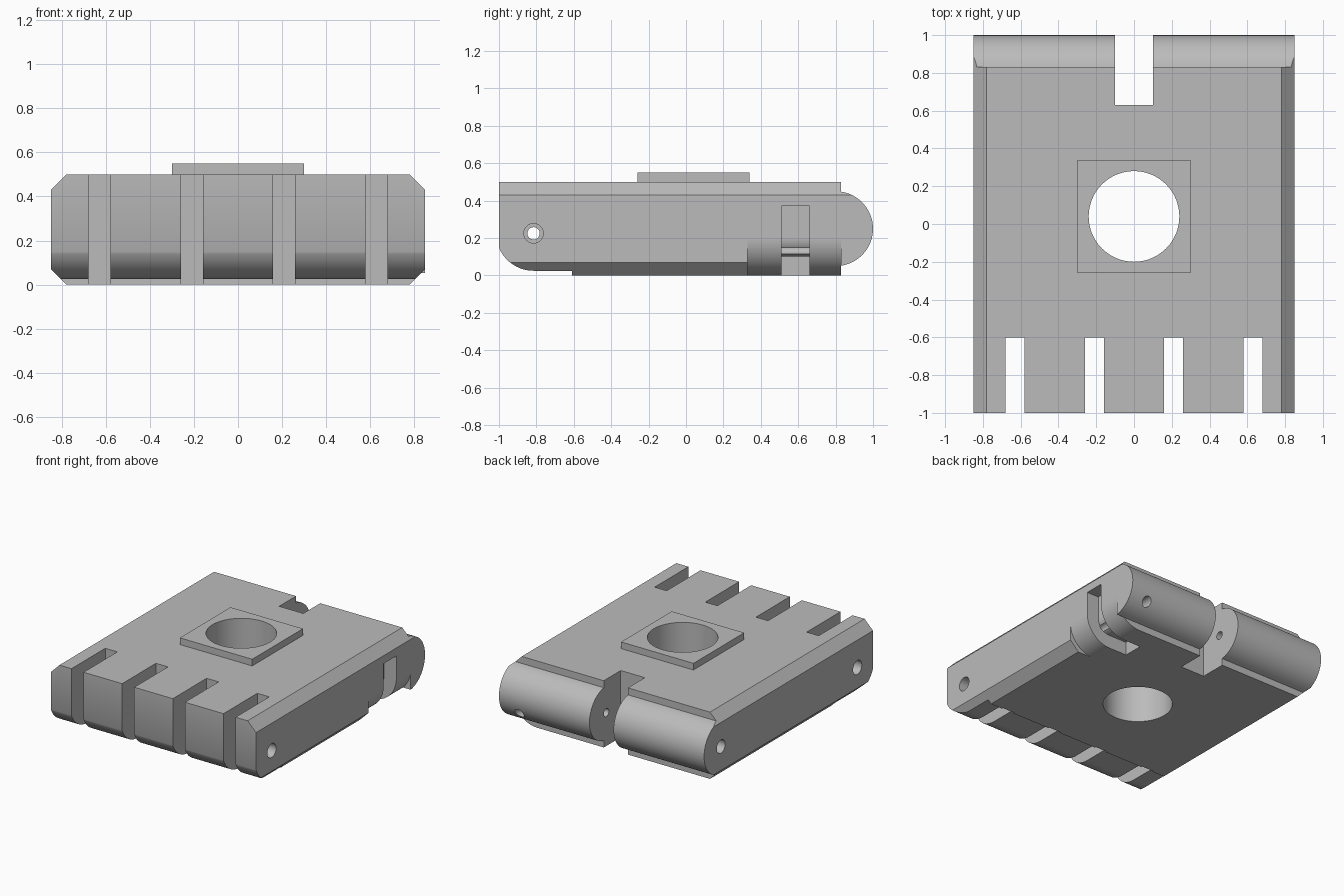
import bpy, bmesh, math

if "Cube" in bpy.data.objects:
    bpy.data.objects.remove(bpy.data.objects["Cube"])

grey = bpy.data.materials.new("plain_grey")
grey.use_nodes = True
grey.diffuse_color = (0.5, 0.5, 0.5, 1)
grey.node_tree.nodes["Principled BSDF"].inputs["Base Color"].default_value = (0.5, 0.5, 0.5, 1)


def arc(cu, cv, r, start, end, n=24):
    """Points of an arc, angles in degrees."""
    angles = [math.radians(start + (end - start) * i / n) for i in range(n + 1)]
    return [(cu + r * math.cos(a), cv + r * math.sin(a)) for a in angles]


def circle(cu, cv, r, n=48):
    return arc(cu, cv, r, 0, 360, n)[:-1]


def box(u0, u1, v0, v1):
    return [(u0, v0), (u1, v0), (u1, v1), (u0, v1)]


def prism(name, points, axis, a, b):
    """Extrude a flat profile along an axis from a to b."""
    place = {"x": lambda u, v, w: (w, u, v),
             "y": lambda u, v, w: (u, w, v),
             "z": lambda u, v, w: (u, v, w)}[axis]
    bm = bmesh.new()
    lower = [bm.verts.new(place(u, v, a)) for u, v in points]
    upper = [bm.verts.new(place(u, v, b)) for u, v in points]
    bm.faces.new(lower)
    bm.faces.new(upper)
    for i in range(len(points)):
        j = (i + 1) % len(points)
        bm.faces.new((lower[i], lower[j], upper[j], upper[i]))
    bmesh.ops.recalc_face_normals(bm, faces=bm.faces)
    mesh = bpy.data.meshes.new(name)
    bm.to_mesh(mesh)
    bm.free()
    ob = bpy.data.objects.new(name, mesh)
    ob.data.materials.append(grey)
    bpy.context.collection.objects.link(ob)
    return ob


def cut(target, points, axis, a, b):
    """Subtract a prism from the target."""
    tool = prism("cutter", points, axis, a, b)
    tool.hide_render = True
    mod = target.modifiers.new("cut", "BOOLEAN")
    mod.operation = "DIFFERENCE"
    mod.solver = "EXACT"
    mod.object = tool
    bpy.context.view_layer.objects.active = target
    bpy.ops.object.modifier_apply(modifier=mod.name)
    bpy.data.objects.remove(tool)


# Body: side profile with rear hinge barrel, bottom step and rounded front
half = 0.85
barrel_angle = math.degrees(math.acos(0.03 / 0.2))
profile = [(-1, 0.5), (0.83, 0.5)]
profile += arc(0.8, 0.25, 0.2, barrel_angle, -barrel_angle, 32)
profile += [(0.83, 0), (-0.61, 0), (-0.61, 0.025)]
profile += arc(-0.815, 0.225, 0.2, 270, 202.3, 20)
body = prism("body", profile, "x", -half, half)

# Chamfers along the long edges, stopping short at the rounded lower corner
for side, stop in ((1, 0.33), (-1, 1.1)):
    cut(body, [(side * 0.78, 0.5), (side * 0.88, 0.4), (side * 0.88, 0.6), (side * 0.68, 0.6)],
        "y", -1.1, 1.1)
    cut(body, [(side * 0.78, 0), (side * 0.88, 0.1), (side * 0.88, -0.1), (side * 0.68, -0.1)],
        "y", -1.1, stop)

# Rounded lower corner and the channel wrapped around it
cut(body, arc(0.65, 0.2, 0.2, 270, 360) + [(0.9, 0.2), (0.9, -0.05), (0.65, -0.05)],
    "y", 0.33, 0.83)
cut(body, [(0.9, 0.37), (0.75, 0.37)] + arc(0.65, 0.2, 0.1, 360, 270)
    + [(0.5, 0.1), (0.5, -0.05), (0.9, -0.05)], "y", 0.51, 0.66)

# Front slots and rear notch
for x in (-0.63, -0.21, 0.21, 0.63):
    cut(body, box(x - 0.05, x + 0.05, -1.1, -0.6), "z", -0.1, 0.7)
cut(body, box(-0.1, 0.1, 0.63, 1.1), "z", -0.1, 0.7)

# Front pin bore with wider ends
cut(body, circle(-0.815, 0.225, 0.033, 32), "x", -1, 1)
for a, b in ((-1, -0.73), (0.73, 1)):
    cut(body, circle(-0.815, 0.225, 0.052, 32), "x", a, b)

# Rear pin bore, wide at the outer end, and the small cross hole
cut(body, circle(0.8, 0.25, 0.03, 32), "x", -0.8, 0.6)
cut(body, circle(0.8, 0.25, 0.05, 32), "x", -1, -0.7)
cut(body, circle(0.7, 0.15, 0.035, 32), "y", 0.45, 1.1)

# Raised square pad and the central hole through everything
pad = prism("raised_pad", box(-0.3, 0.3, -0.26, 0.34), "z", 0.5, 0.55)
for part in (body, pad):
    cut(part, circle(0, 0.04, 0.24, 64), "z", -0.1, 0.7)

bpy.ops.object.select_all(action="DESELECT")
for part in (body, pad):
    part.select_set(True)
bpy.context.view_layer.objects.active = body
bpy.ops.object.shade_smooth_by_angle(angle=math.radians(25))
